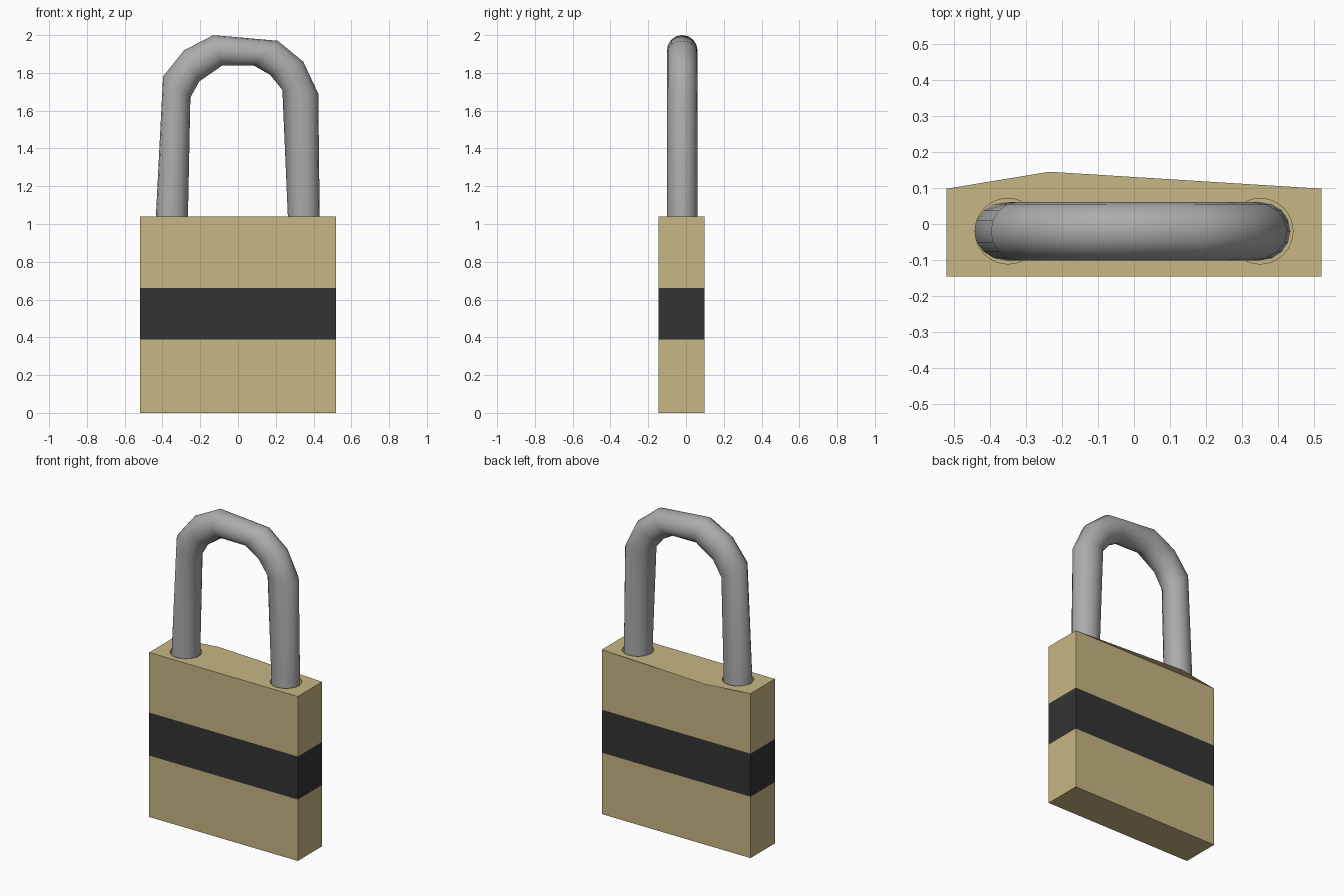
import bpy, bmesh, math
from mathutils import Vector

if "Cube" in bpy.data.objects:
    bpy.data.objects.remove(bpy.data.objects["Cube"])


def material(name, rgb):
    m = bpy.data.materials.new(name)
    m.diffuse_color = (*rgb, 1)
    m.use_nodes = True
    m.node_tree.nodes["Principled BSDF"].inputs["Base Color"].default_value = m.diffuse_color
    return m


BRASS = material("brass", (0.57, 0.47, 0.23))
BLACK = material("black_band", (0.034, 0.034, 0.034))
STEEL = material("steel", (0.41, 0.41, 0.41))


def make_object(name, bm, *mats):
    me = bpy.data.meshes.new(name)
    bm.to_mesh(me)
    bm.free()
    for m in mats:
        me.materials.append(m)
    ob = bpy.data.objects.new(name, me)
    bpy.context.collection.objects.link(ob)
    return ob


def loft(bm, rings):
    """Skin a list of closed point rings and cap both ends."""
    loops = [[bm.verts.new(p) for p in ring] for ring in rings]
    n = len(loops[0])
    for a, b in zip(loops, loops[1:]):
        for i in range(n):
            j = (i + 1) % n
            bm.faces.new((a[i], a[j], b[j], b[i]))
    bm.faces.new(loops[0])
    bm.faces.new(loops[-1])
    bmesh.ops.recalc_face_normals(bm, faces=bm.faces[:])


TOP, LEG_X, LEG_Y = 1.04, 0.35, -0.02

# Body: a block sliced at the edges of the black band
corners = [(-0.52, -0.145), (0.52, -0.145), (0.52, 0.098), (-0.52, 0.098)]
bm = bmesh.new()
loft(bm, [[(x, y, z) for x, y in corners] for z in (0, 0.388, 0.66, TOP)])
for f in bm.faces:
    z = f.calc_center_median().z
    if abs(f.normal.z) < 0.5 and 0.388 < z < 0.66:
        f.material_index = 1
body = make_object("body", bm, BRASS, BLACK)

# Shackle holes in the top of the body
bm = bmesh.new()
for side in (-1, 1):
    part = bmesh.ops.create_cone(bm, cap_ends=True, segments=32,
                                 radius1=0.091, radius2=0.091, depth=0.3)
    bmesh.ops.translate(bm, verts=part["verts"], vec=(side * LEG_X, LEG_Y, TOP))
cutter = make_object("hole_cutter", bm, BRASS)
cutter.hide_render = True
mod = body.modifiers.new("holes", "BOOLEAN")
mod.object = cutter
mod.operation = "DIFFERENCE"
mod.solver = "EXACT"
bpy.context.view_layer.objects.active = body
body.select_set(True)
bpy.ops.object.modifier_apply(modifier=mod.name)
bpy.data.objects.remove(cutter)

# Thin lip overhanging the back of the top face
bm = bmesh.new()
lip = [(0.52, 0.098, TOP), (-0.235, 0.145, TOP), (-0.52, 0.098, TOP)]
bm.faces.new([bm.verts.new(p) for p in lip])
make_object("back_lip", bm, BRASS)

# Shackle: oval sections between the outer and inner outline (x, z)
stations = [
    ((-0.442, 0.90), (-0.268, 0.90)),
    ((-0.397, 1.78), (-0.252, 1.67)),
    ((-0.285, 1.92), (-0.205, 1.755)),
    ((-0.130, 2.00), (-0.085, 1.838)),
    ((0.210, 1.97), (0.085, 1.838)),
    ((0.345, 1.86), (0.170, 1.79)),
    ((0.425, 1.69), (0.235, 1.71)),
    ((0.434, 0.90), (0.270, 0.90)),
]
SIDES = 16
rings = []
for (ox, oz), (ix, iz) in stations:
    outer, inner = Vector((ox, LEG_Y, oz)), Vector((ix, LEG_Y, iz))
    mid, half = (outer + inner) / 2, (outer - inner) / 2
    depth = Vector((0, 0.081, 0))
    rings.append([mid + half * math.cos(t) + depth * math.sin(t)
                  for t in (2 * math.pi * k / SIDES for k in range(SIDES))])
bm = bmesh.new()
loft(bm, rings)
shackle = make_object("shackle", bm, STEEL)
bpy.ops.object.select_all(action="DESELECT")
shackle.select_set(True)
bpy.context.view_layer.objects.active = shackle
bpy.ops.object.shade_smooth_by_angle(angle=math.radians(50))
